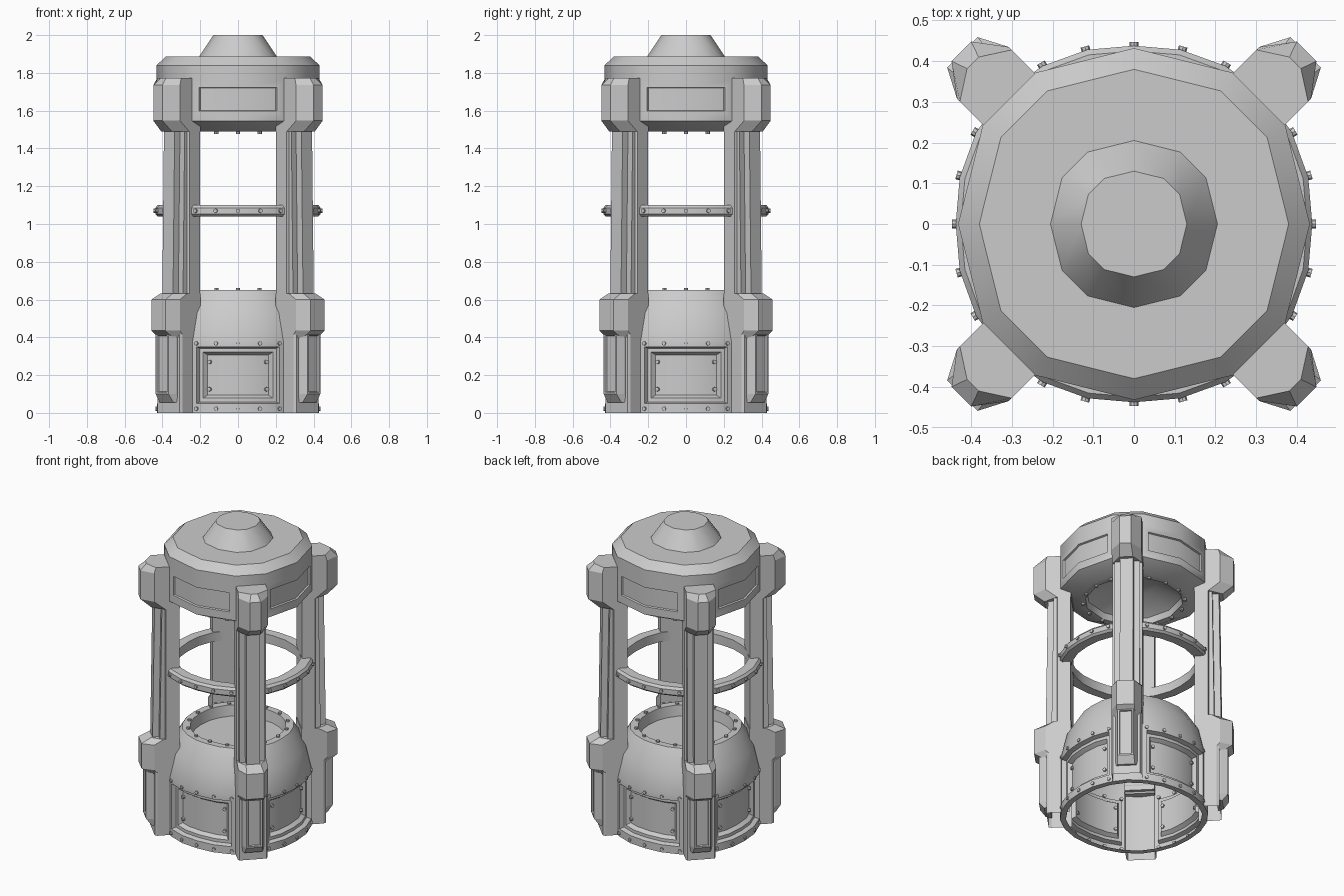
import bpy, bmesh
from math import sin, cos, radians, atan2, degrees, hypot
from mathutils import Matrix, Vector

if "Cube" in bpy.data.objects:
    bpy.data.objects.remove(bpy.data.objects["Cube"])


def finish(bm, name, smooth=False):
    me = bpy.data.meshes.new(name)
    bm.to_mesh(me)
    bm.free()
    ob = bpy.data.objects.new(name, me)
    bpy.context.collection.objects.link(ob)
    if smooth:
        bpy.ops.object.select_all(action='DESELECT')
        ob.select_set(True)
        bpy.context.view_layer.objects.active = ob
        bpy.ops.object.shade_smooth_by_angle(angle=radians(36))
    return ob


def off_axis(a):
    """Angle from the nearest main axis, -45 to 45."""
    return (a + 45) % 90 - 45


def swell(a):
    """The body is slightly squarish: wider towards the pillars."""
    return 1 + .0008 * abs(off_axis(a))


def lathe(profile, angles, closed=False):
    """Spin (radius, z) points around z through the given angles."""
    bm = bmesh.new()
    n = len(angles)
    rings = []
    for r, z in profile:
        if r == 0:
            rings.append([bm.verts.new((0, 0, z))] * n)
        else:
            rings.append([bm.verts.new((r * swell(a) * cos(radians(a)), r * swell(a) * sin(radians(a)), z))
                          for a in angles])
    pairs = list(zip(rings, rings[1:])) + ([(rings[-1], rings[0])] if closed else [])
    for p, q in pairs:
        for i in range(n):
            j = (i + 1) % n
            bm.faces.new(list(dict.fromkeys((p[i], q[i], q[j], p[j]))))
    return bm


def recess(bm, z0, z1, half_angle, rmin, steps):
    """Inset the wall panels of the four quarters."""
    sel = []
    bm.normal_update()
    for f in bm.faces:
        c = f.calc_center_median()
        if (abs(off_axis(degrees(atan2(c.y, c.x)))) < half_angle and z0 < c.z < z1
                and hypot(c.x, c.y) > rmin and abs(f.normal.z) < 0.2):
            sel.append(f)
    for t, d in steps:
        bmesh.ops.inset_region(bm, faces=sel, thickness=t, depth=d, use_even_offset=True)


def loft(levels, open_inside=False):
    """Skin a list of (z, section) with capped ends, or leave bottom and back open."""
    bm = bmesh.new()
    rings = [[bm.verts.new((x, y, z)) for x, y in sec] for z, sec in levels]
    n = len(rings[0])
    for p, q in zip(rings, rings[1:]):
        for i in range(n - 1 if open_inside else n):
            bm.faces.new((p[i], p[(i + 1) % n], q[(i + 1) % n], q[i]))
    if not open_inside:
        bm.faces.new(rings[0][::-1])
        bm.faces.new(rings[-1])
    bm.normal_update()
    return bm


def four(bm, name):
    """Place one corner part on all four diagonals."""
    first = finish(bm, name + "_1")
    first.rotation_euler.z = radians(45)
    for k in range(1, 4):
        ob = bpy.data.objects.new(f"{name}_{k + 1}", first.data)
        ob.rotation_euler.z = radians(45 + 90 * k)
        bpy.context.collection.objects.link(ob)


def mirrored(half):
    return [(r, -w) for r, w in half] + [(r, w) for r, w in reversed(half)]


def sec(r0, r1, w1, r2, w2):
    return mirrored([(r0, w1), (r1, w1), (r2, w2)])


def bolts(name, spots, axis_z=False, size=0.011):
    """spots: (angle, radius, z)"""
    bm = bmesh.new()
    for a, r, z in spots:
        d = Vector((cos(radians(a)), sin(radians(a)), 0))
        rot = Matrix.Identity(4) if axis_z else d.to_track_quat('Z', 'Y').to_matrix().to_4x4()
        bmesh.ops.create_cone(bm, cap_ends=True, segments=8, radius1=size, radius2=size, depth=0.022,
                              matrix=Matrix.Translation(d * r * swell(a) + Vector((0, 0, z))) @ rot)
    return finish(bm, name)


cap_angles = [q + a for q in (0, 90, 180, 270) for a in (0, 33, 57)]
fine_angles = [15 * i for i in range(24)]

# Cap with top cone, panel recesses and hollow underside
cap = lathe([(0, 2), (.13, 2), (.205, 1.888), (.38, 1.888), (.432, 1.84), (.432, 1.76), (.432, 1.56),
             (.432, 1.545), (.325, 1.49), (.285, 1.49), (.275, 1.53), (.13, 1.61), (0, 1.61)], cap_angles)
recess(cap, 1.57, 1.75, 32, .35, [(.037, 0), (.004, -.01)])
finish(cap, "cap", True)

# Base drum: thin shell, domed shoulder, open bottom, recessed top
base = lathe([(0, .58), (.27, .58), (.28, .65), (.325, .65), (.397, .53), (.43, .38), (.43, .35), (.43, .05),
              (.43, 0), (.395, 0)], fine_angles)
recess(base, .06, .34, 30, .40, [(.008, -.028), (.02, 0), (.016, -.025)])
finish(base, "base_drum", True)

# Middle hoop with chamfered edges
finish(lathe([(.438, 1.085), (.438, 1.052), (.425, 1.04), (.365, 1.04), (.365, 1.1), (.425, 1.1)],
             fine_angles, True), "middle_hoop", True)


# Pillars stepping down to a narrow outer rib
def pillar_sec(d):
    return mirrored([(.373, .09), (.453, .09), (.457, .077), (.492 - d, .077), (.492 - d, .042), (.53 - d, .04)])


four(loft([(.40, pillar_sec(0)), (1.52, pillar_sec(.016))]), "pillar")

# Upper and lower pillar blocks
up = sec(.37, .525, .09, .60, .034)
four(loft([(1.49, sec(.37, .455, .09, .535, .04)), (1.547, up), (1.735, up),
           (1.772, sec(.37, .515, .09, .56, .02))]), "upper_block")
low = sec(.37, .525, .09, .596, .053)
four(loft([(.39, sec(.40, .48, .09, .53, .055)), (.435, low), (.60, low),
           (.632, sec(.37, .47, .09, .535, .045))]), "lower_block")

# Hollow legs with a raised, inset pod on the outside
leg = sec(.38, .505, .09, .52, .082)
four(loft([(0, leg), (.42, leg)], True), "leg")
pod = loft([(.055, sec(.50, .51, .066, .535, .052)), (.10, sec(.50, .527, .066, .568, .048)),
            (.42, sec(.50, .527, .066, .568, .048))])
front = [f for f in pod.faces if f.normal.x > .95]
bmesh.ops.inset_region(pod, faces=front, thickness=.014, depth=0)
bmesh.ops.inset_region(pod, faces=front, thickness=.004, depth=-.01)
four(pod, "leg_pod")

# Bolts on hoop, flanges, panels and rims
quarters = (0, 90, 180, 270)
row = [q + a for q in quarters for a in (-30, -15.5, 0, 15.5, 30)]
bolts("hoop_bolts", [(a, .436, 1.07) for a in row])
bolts("flange_bolts", [(a, .426, z) for a in row for z in (.022, .368)])
bolts("panel_bolts", [(q + a, .376, z) for q in quarters for a in (-23, 23) for z in (.125, .27)])
rim = [22.5 * i for i in range(16)]
bolts("base_rim_bolts", [(a, .292, .65) for a in rim], True)
bolts("cap_rim_bolts", [(a, .295, 1.488) for a in rim], True)
